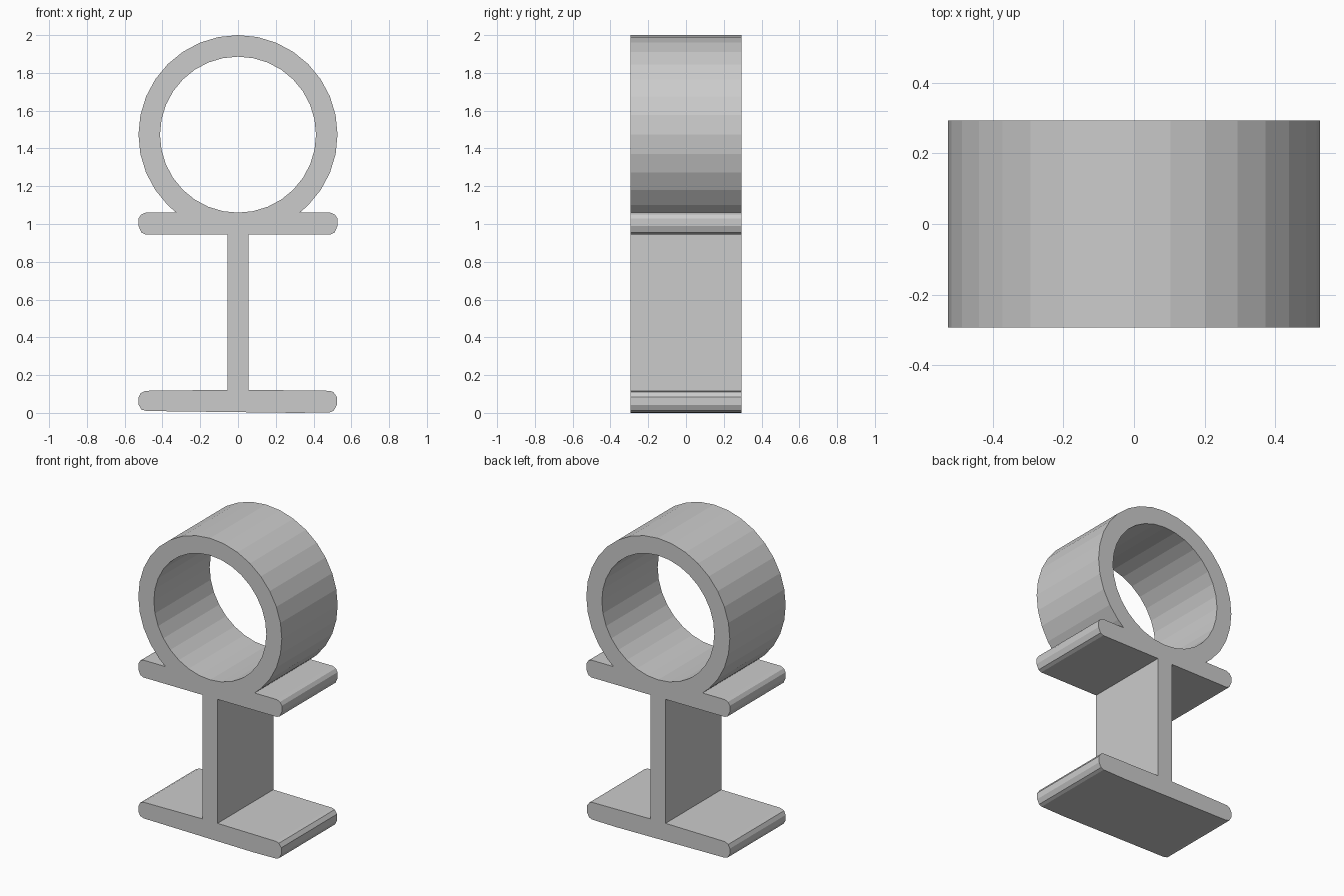
import bpy
import math

old = bpy.data.objects.get("Cube")
if old:
    bpy.data.objects.remove(old, do_unlink=True)

DEPTH = 0.586
RING_Z, OUTER, INNER, SIDES = 1.473, 0.527, 0.413, 32

grey = bpy.data.materials.new("plain grey")
grey.use_nodes = True
colour = (0.6, 0.6, 0.6, 1)
grey.diffuse_color = colour
grey.node_tree.nodes["Principled BSDF"].inputs["Base Color"].default_value = colour


def arc(radius, first, last):
    """Points of the ring from step first to step last, counted from +x."""
    step = math.tau / SIDES
    return [(radius * math.cos(i * step), RING_Z + radius * math.sin(i * step))
            for i in range(first, last + 1)]


def mirrored(points):
    return [(-x, z) for x, z in reversed(points)]


# Right half of the outline: web, upper flange with rounded tip, ring joint
web = [(0.055, 0.122), (0.055, 0.945)]
upper_tip = [(0.49, 0.945), (0.512, 0.955), (0.527, 0.99), (0.527, 1.028),
             (0.513, 1.05), (0.49, 1.06), (0.327, 1.06)]
right_side = web + upper_tip

# Lower flange, its underside sloping very slightly
lower_left = [(-0.24, 0.12), (-0.49, 0.117), (-0.515, 0.105), (-0.527, 0.08),
              (-0.527, 0.045), (-0.512, 0.018), (-0.485, 0.01), (-0.26, 0.007)]
lower_right = [(0.31, 0.0), (0.487, 0.003), (0.507, 0.012), (0.523, 0.042),
               (0.523, 0.085), (0.505, 0.11), (0.485, 0.117), (0.21, 0.12)]

quarter = SIDES // 4
outline = (lower_left + lower_right + right_side
           + arc(OUTER, -quarter // 2, 2 * quarter + quarter // 2)
           + mirrored(right_side))
hole = arc(INNER, 0, SIDES - 1)

# Filled profile with a hole, extruded along the depth
curve = bpy.data.curves.new("profile", "CURVE")
curve.dimensions = "2D"
curve.fill_mode = "BOTH"
curve.extrude = DEPTH / 2
for points in (outline, hole):
    spline = curve.splines.new("POLY")
    spline.points.add(len(points) - 1)
    for point, (x, z) in zip(spline.points, points):
        point.co = (x, z, 0, 1)
    spline.use_cyclic_u = True

stand = bpy.data.objects.new("ring_on_beam_stand", curve)
bpy.context.collection.objects.link(stand)
stand.rotation_euler.x = math.pi / 2
curve.materials.append(grey)

# Turn the profile into a flat-shaded mesh
bpy.ops.object.select_all(action="DESELECT")
stand.select_set(True)
bpy.context.view_layer.objects.active = stand
bpy.ops.object.convert(target="MESH")
bpy.ops.object.transform_apply(rotation=True)
bpy.ops.object.mode_set(mode="EDIT")
bpy.ops.mesh.select_all(action="SELECT")
bpy.ops.mesh.remove_doubles(threshold=0.0005)
bpy.ops.mesh.dissolve_limited(angle_limit=0.01)
bpy.ops.mesh.normals_make_consistent(inside=False)
bpy.ops.object.mode_set(mode="OBJECT")
bpy.ops.object.shade_flat()
